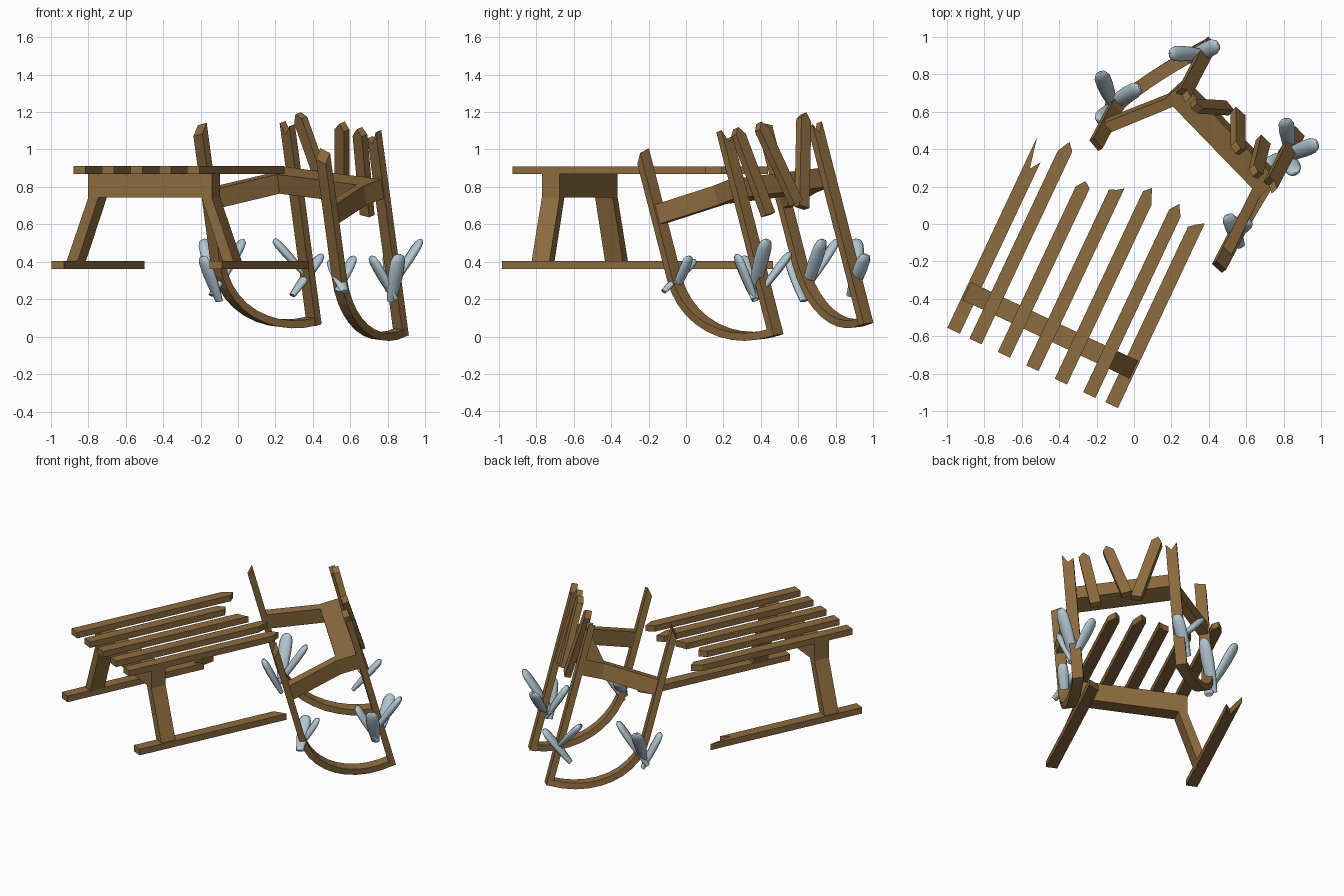
import bpy, bmesh, math
from mathutils import Vector, Matrix

if "Cube" in bpy.data.objects:
    bpy.data.objects.remove(bpy.data.objects["Cube"])


def material(name, col):
    m = bpy.data.materials.new(name)
    m.diffuse_color = (*col, 1)
    m.use_nodes = True
    m.node_tree.nodes["Principled BSDF"].inputs["Base Color"].default_value = m.diffuse_color
    return m


WOOD = material("wood", (0.27, 0.15, 0.05))
ICE = material("pale_blue", (0.45, 0.57, 0.64))


def finish(name, bm, mat):
    bmesh.ops.recalc_face_normals(bm, faces=bm.faces)
    me = bpy.data.meshes.new(name)
    bm.to_mesh(me)
    bm.free()
    me.materials.append(mat)
    ob = bpy.data.objects.new(name, me)
    bpy.context.collection.objects.link(ob)
    return ob


def loft(name, rings, mat):
    """Skin rings of points and cap both ends."""
    bm = bmesh.new()
    vs = [[bm.verts.new(p) for p in r] for r in rings]
    n = len(rings[0])
    for r0, r1 in zip(vs, vs[1:]):
        for i in range(n):
            j = (i + 1) % n
            bm.faces.new((r0[i], r0[j], r1[j], r1[i]))
    bm.faces.new(vs[0][::-1])
    bm.faces.new(vs[-1])
    return finish(name, bm, mat)


def frame(x, y, z, o):
    m = Matrix((x, y, z)).transposed().to_4x4()
    m.translation = o
    return m


def slat(name, M, x0, x1, y0, end, z0, z1):
    """Flat plank whose far end follows the splintered outline."""
    poly = [(x0, y0), (x1, y0)] + end[::-1]
    return loft(name, [[M @ Vector((x, y, z)) for x, y in poly] for z in (z0, z1)], WOOD)


def splinter(x0, x1, ys):
    n = len(ys) - 1
    return [(x0 + (x1 - x0) * i / n, y) for i, y in enumerate(ys)]


def arch(name, M, cx, y0, y1, top, sign):
    """Cross beam with two splayed legs."""
    half = [(0.365, 0), (0.365, 0.13), (0.495, 0.475), (0.43, 0.475), (0.305, 0.13)]
    poly = half + [(-x, d) for x, d in half[::-1]]
    loft(name, [[M @ Vector((cx + x, y, top + sign * d)) for x, d in poly]
                for y in (y0, y1)], WOOD)


# Rear half, level: x across, y along the sled
ang = math.radians(-25.2)
R = Matrix.Rotation(ang, 4, 'Z')
CX = -0.163
ends = [(0.18, 0.25, 0.21), (0.05, 0.097, 0.07), (0.11, 0.125, 0.15),
        (0.18, 0.215, 0.13), (0.15, 0.20, 0.14)]
for i, e in enumerate(ends):
    c = CX + (i - 2) * 0.168
    slat(f"rear_slat_{i+1}", R, c - 0.036, c + 0.036, -0.928,
         splinter(c - 0.036, c + 0.036, e), 0.868, 0.91)
for side, c, e in (("left", -0.629, (0.20, 0.03, 0.085)), ("right", 0.304, (0.11, 0.14, 0.165))):
    slat(f"rear_runner_{side}", R, c - 0.037, c + 0.037, -0.926,
         splinter(c - 0.037, c + 0.037, e), 0.362, 0.405)
arch("rear_leg_arch", R, CX, -0.757, -0.652, 0.872, -1)

# Front half, stood on its nose: x across, y up along the slats, z towards runners
L = Vector((0.693, -0.715, -0.09)).normalized()
W = Vector((-0.125, -0.25, 0.96))
W = (W - W.dot(L) * L).normalized()
D = L.cross(W)
F = frame(L, W, D, Vector((0.637, 0.717, 0.055)))

for side, s, e in (("left", -1, (1.10, 1.04, 1.09)), ("right", 1, (1.08, 1.05, 1.12))):
    c = s * 0.336
    slat(f"front_slat_{side}", F, c - 0.036, c + 0.036, -0.02,
         splinter(c - 0.036, c + 0.036, e), -0.021, 0.021)

# Curled front runners
for side, s, tip in (("left", -1, 1.19), ("right", 1, 1.13)):
    prof = []
    for i in range(11):
        t = math.radians(90 * i / 10)
        prof.append((Vector((0.51 * math.sin(t), 0.45 - 0.45 * math.cos(t))),
                     Vector((math.sin(t), -math.cos(t)))))
    prof.insert(0, (Vector((-0.021, 0)), Vector((0, -1))))
    prof.append((Vector((0.51, tip)), Vector((1, 0))))
    rings = []
    for k, (p, n) in enumerate(prof):
        ring = []
        for da, off in ((-1, -1), (1, -1), (1, 1), (-1, 1)):
            q = p + n * off * 0.021
            a = s * (0.336 + 0.132 * max(p.x, 0) / 0.51) + da * 0.036
            cut = -off * 0.025 - da * s * 0.01 if k == len(prof) - 1 else 0
            ring.append(F @ Vector((a, q.y + cut, q.x)))
        rings.append(ring)
    loft(f"front_runner_{side}", rings, WOOD)
arch("front_leg_arch", F, 0, 0.75, 0.857, 0.02, 1)

# Loose broken slats leaning on the front beam
loose = [((0.50, 0.62, 0.69), (0.33, 0.63, 1.17)),
         ((0.555, 0.59, 0.71), (0.555, 0.40, 1.12)),
         ((0.69, 0.44, 0.65), (0.65, 0.275, 1.09))]
for i, (p, q) in enumerate(loose):
    p, q = Vector(p), Vector(q)
    y = (q - p).normalized()
    x = (L - L.dot(y) * y).normalized()
    h = (q - p).length
    slat(f"loose_slat_{i+1}", frame(x, y, x.cross(y), p), -0.035, 0.035, 0,
         splinter(-0.035, 0.035, (h - 0.02, h + 0.025, h - 0.01)), -0.021, 0.021)

# Pale leaf-shaped blades bunched round the broken front
blades = [
    (-0.12, 0.65, 0.27, -0.18, 0.81, 0.52), (-0.14, 0.63, 0.22, 0.03, 0.73, 0.52),
    (-0.10, 0.63, 0.19, -0.19, 0.55, 0.43),
    (0.36, 0.91, 0.33, 0.19, 0.91, 0.52), (0.29, 0.88, 0.22, 0.45, 0.96, 0.44),
    (0.80, 0.36, 0.24, 0.98, 0.43, 0.52), (0.83, 0.40, 0.24, 0.81, 0.56, 0.45),
    (0.84, 0.37, 0.20, 0.71, 0.31, 0.43), (0.82, 0.37, 0.19, 0.86, 0.27, 0.44),
    (0.53, -0.06, 0.24, 0.62, 0.02, 0.43), (0.57, -0.12, 0.24, 0.50, 0.05, 0.41)]
for i, b in enumerate(blades):
    p, q = Vector(b[:3]), Vector(b[3:])
    ax = q - p
    u = ax.cross(Vector((0, 0, 1))).normalized()
    v = u.cross(ax).normalized()
    k = min(1, ax.length / 0.27)
    rings = []
    for t, r in ((0, 0.026), (0.3, 0.038), (0.6, 0.044), (0.85, 0.042), (0.96, 0.03), (1, 0.01)):
        rings.append([p + ax * t + u * r * k * math.cos(g) + v * r * k * 0.55 * math.sin(g)
                      for g in (math.tau * j / 8 for j in range(8))])
    ob = loft(f"blade_{i+1}", rings, ICE)
    for f in ob.data.polygons:
        f.use_smooth = len(f.vertices) == 4
